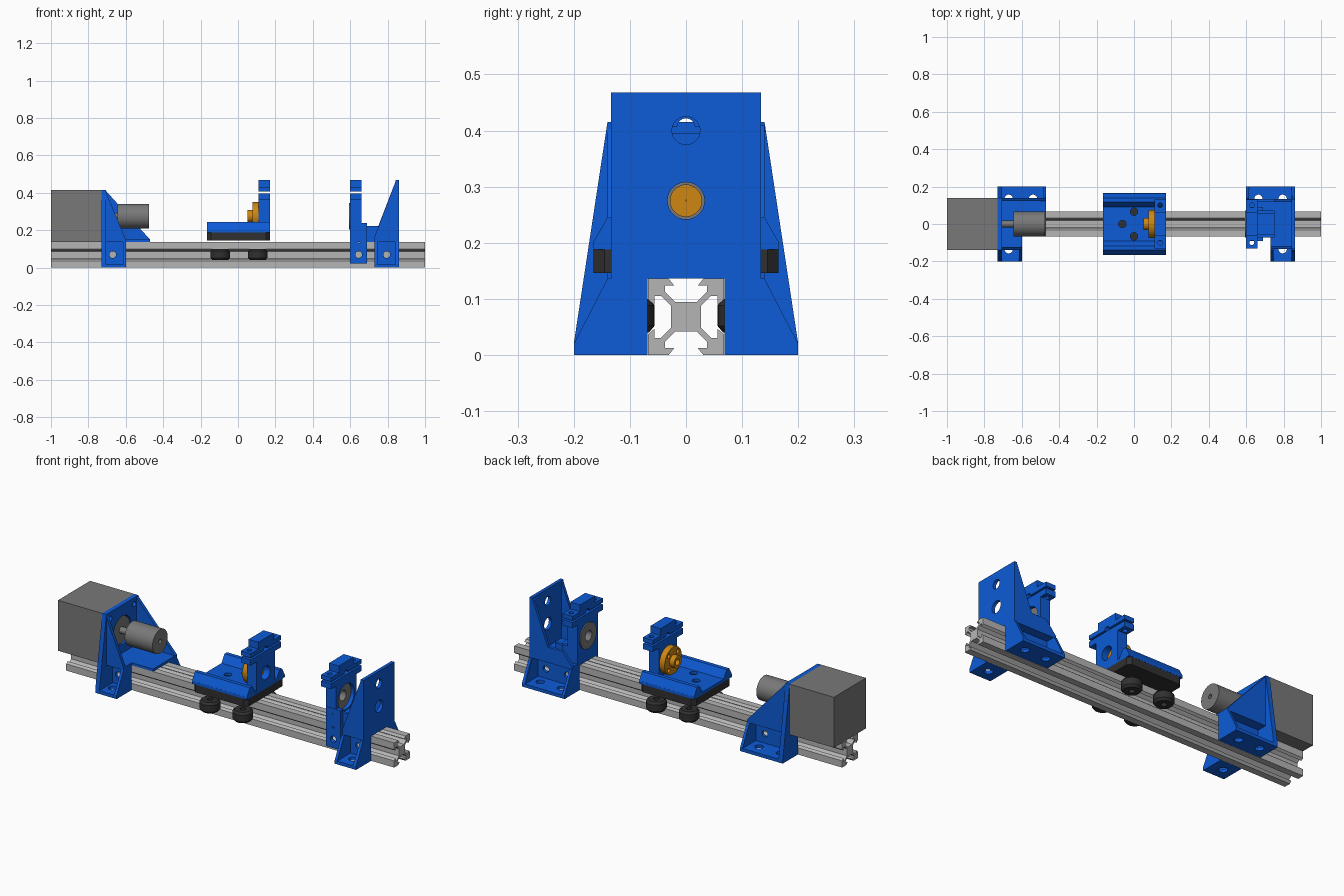
import bpy, bmesh, math
from mathutils import Matrix, Vector

if "Cube" in bpy.data.objects:
    bpy.data.objects.remove(bpy.data.objects["Cube"])

def material(name, rgb):
    m = bpy.data.materials.new(name)
    m.diffuse_color = (*rgb, 1)
    m.use_nodes = True
    m.node_tree.nodes["Principled BSDF"].inputs["Base Color"].default_value = m.diffuse_color
    return m

BLUE = material("blue plastic", (0.004, 0.105, 0.68))
ALU = material("aluminium", (0.46, 0.46, 0.46))
GREY = material("motor grey", (0.19, 0.19, 0.19))
BLACK = material("black plastic", (0.03, 0.03, 0.03))
BRASS = material("brass", (0.62, 0.24, 0.006))

# local (u, v, w) to world axes; x: (y,z), y: (x,z), z: (x,y)
AXES = {'x': ((0, 1, 0), (0, 0, 1), (1, 0, 0)),
        'y': ((1, 0, 0), (0, 0, 1), (0, 1, 0)),
        'z': ((1, 0, 0), (0, 1, 0), (0, 0, 1))}

def add(name, bm, axis, mat, offset=(0, 0, 0)):
    m = Matrix([Vector(a) for a in AXES[axis]]).transposed().to_4x4()
    bm.transform(Matrix.Translation(offset) @ m)
    bmesh.ops.remove_doubles(bm, verts=bm.verts, dist=1e-5)
    bmesh.ops.recalc_face_normals(bm, faces=bm.faces)
    me = bpy.data.meshes.new(name)
    bm.to_mesh(me)
    bm.free()
    me.materials.append(mat)
    ob = bpy.data.objects.new(name, me)
    bpy.context.collection.objects.link(ob)
    bpy.ops.object.select_all(action='DESELECT')
    ob.select_set(True)
    bpy.context.view_layer.objects.active = ob
    bpy.ops.object.shade_smooth_by_angle(angle=math.radians(25))
    return ob

def plate(name, outline, axis, a, b, mat=BLUE, holes=()):
    """Extruded outline with round holes (u, v, radius)."""
    loops = [outline] + [[(u + r * math.cos(t * math.pi / 14), v + r * math.sin(t * math.pi / 14))
                          for t in range(28)] for u, v, r in holes]
    cu = bpy.data.curves.new(name, 'CURVE')
    cu.dimensions, cu.fill_mode, cu.extrude = '2D', 'BOTH', abs(b - a) / 2
    for pts in loops:
        s = cu.splines.new('POLY')
        s.points.add(len(pts) - 1)
        for p, q in zip(s.points, pts):
            p.co = (*q, 0, 1)
        s.use_cyclic_u = True
    tmp = bpy.data.objects.new(name + "_curve", cu)
    bpy.context.collection.objects.link(tmp)
    ev = tmp.evaluated_get(bpy.context.evaluated_depsgraph_get())
    bm = bmesh.new()
    bm.from_mesh(ev.to_mesh())
    ev.to_mesh_clear()
    bpy.data.objects.remove(tmp)
    bpy.data.curves.remove(cu)
    off = Vector(AXES[axis][2]) * (a + b) / 2
    return add(name, bm, axis, mat, off)

def rect(u0, u1, v0, v1):
    return [(u0, v0), (u1, v0), (u1, v1), (u0, v1)]

def box(name, x0, x1, y0, y1, z0, z1, mat=BLUE):
    return plate(name, rect(x0, x1, y0, y1), 'z', z0, z1, mat)

def lathe(name, profile, axis, centre, mat, n=36):
    """Closed (radius, height) profile turned about the axis."""
    bm = bmesh.new()
    rings = [[bm.verts.new((r * math.cos(2 * math.pi * k / n), r * math.sin(2 * math.pi * k / n), h))
              for k in range(n)] for r, h in profile]
    for i in range(len(rings)):
        A, B = rings[i], rings[(i + 1) % len(rings)]
        for k in range(n):
            bm.faces.new((A[k], A[(k + 1) % n], B[(k + 1) % n], B[k]))
    return add(name, bm, axis, mat, centre)

def tube(name, r0, r1, x0, x1, z, mat):
    return lathe(name, [(r0, x0), (r1, x0), (r1, x1), (r0, x1)], 'x', (0, 0, z), mat)

def both(half):
    """Complete a half outline by mirroring in u."""
    return half + [(-u, v) for u, v in reversed(half)]

AX = 0.275   # screw axis height

# slotted rail: one side profile turned four times
side = [(-.068, .068), (-.031, .068), (-.021, .0558), (-.0375, .0558), (-.0375, .0447), (-.0193, .0265)]
side += [(-u, v) for u, v in reversed(side[1:])]
prof = []
for k in range(4):
    c, s = ((1, 0), (0, -1), (-1, 0), (0, 1))[k]
    prof += [(c * u - s * v, s * u + c * v + .068) for u, v in side]
plate("rail", prof, 'x', -1, 1, ALU)

# motor, shaft and coupler
box("motor", -1, -.73, -.14, .14, .137, .415, GREY)
tube("motor_boss", .001, .074, -.73, -.712, AX, GREY)
tube("motor_shaft", .001, .018, -.73, -.6, AX, GREY)
tube("coupler", .012, .066, -.645, -.475, AX, GREY)

# bracket feet that hug the rail
def foot(name, x0, x1, s, centres):
    wall = sorted((s * .069, s * .085))
    plate(name + "_wall", rect(x0, x1, 0, .15), 'y', *wall, holes=[(x, .07, .018) for x in centres])
    plate(name + "_base", rect(x0, x1, *sorted((s * .069, s * .2))), 'z', 0, .018,
          holes=[(x, s * .135, .022) for x in centres])
    tri = [(s * u, v) for u, v in ((.08, 0), (.2, 0), (.2, .02), (.14, .136), (.08, .136))]
    for a in (x0, x1 - .015):
        plate(name + "_gusset", tri, 'x', a, a + .015)

# motor bracket
half = [(.069, .137), (.069, 0), (.2, 0), (.2, .02), (.14, .415)]
plate("motor_bracket_face", both(half), 'x', -.73, -.705,
      holes=[(0, AX, .078)] + [(a, AX + b, .014) for a in (-.105, .105) for b in (-.105, .105)])
foot("motor_bracket_front_foot", -.73, -.6, -1, [-.67])
foot("motor_bracket_back_foot", -.73, -.47, 1, [-.67, -.54])
shelf = [(-.73, -.14), (-.6, -.14), (-.6, -.068), (-.47, -.068), (-.47, .14), (-.73, .14)]
plate("motor_bracket_shelf", shelf, 'z', .136, .15)
plate("motor_bracket_front_web", [(-.73, .136), (-.6, .136), (-.6, .15), (-.71, .415), (-.73, .415)], 'y', -.14, -.122)
plate("motor_bracket_back_web", [(-.73, .136), (-.47, .136), (-.47, .15), (-.71, .415), (-.73, .415)], 'y', .122, .14)

# end bracket
half = [(.069, .137), (.069, 0), (.2, 0), (.2, .02), (.134, .136), (.134, .468)]
plate("end_bracket_face", both(half), 'x', .842, .86, holes=[(0, AX, .033), (0, .4, .025)])
foot("end_bracket_front_foot", .73, .86, -1, [.795])
foot("end_bracket_back_foot", .6, .86, 1, [.665, .795])
shelf = [(.73, -.134), (.86, -.134), (.86, .134), (.6, .134), (.6, -.068), (.73, -.068)]
plate("end_bracket_shelf", shelf, 'z', .136, .15)
plate("end_bracket_front_web", [(.73, .136), (.86, .136), (.86, .468), (.845, .468), (.73, .165)], 'y', -.134, -.118)
plate("end_bracket_back_web", [(.6, .136), (.86, .136), (.86, .468), (.845, .468), (.75, .222),
                               (.66, .222), (.6, .15)], 'y', .118, .134)

# split clamp posts on the carriage and the bearing block
def clamp_post(name, x0, x1, z0, hole, w):
    xm = (x0 + x1) / 2
    screws = [(xm, -.1, .013), (xm, .1, .013)]
    plate(name + "_body", rect(-w, w, z0, .396), 'x', x0, x1, holes=[hole])
    plate(name + "_lower_tabs", rect(x0, x1, -.132, .132), 'z', .365, .396, holes=screws)
    arch = [(.016 * math.cos(t * math.pi / 8), .406 + .016 * math.sin(t * math.pi / 8)) for t in range(9)]
    plate(name + "_cap", arch + [(-.065, .406), (-.065, .468), (.065, .468), (.065, .406)], 'x', x0, x1)
    for s in (-1, 1):
        plate(name + "_cap_tab", rect(x0, x1, *sorted((s * .06, s * .132))), 'z', .406, .43,
              holes=[(xm, s * .1, .013)])

# bearing block
clamp_post("bearing_block", .6, .66, .137, (0, AX, .07), .09)
tube("bearing", .028, .071, .594, .64, AX, GREY)
plate("bearing_block_side", rect(.6, .69, .022, .24), 'y', -.092, -.07,
      holes=[(.645, .07, .018), (.645, .14, .008), (.645, .215, .008)])
plate("bearing_block_arm", rect(.66, .69, .137, .235), 'y', .07, .09)
box("bearing_block_base", .6, .75, -.065, .065, .137, .2)
for s in (-1, 1):
    plate("bearing_block_rib", rect(.65, .75, .137, .222), 'y', s * .064 - .008, s * .064 + .008)

# carriage plate with chamfered corners and its blue tray
c = .02
corner = [(-.165 + c, -.165), (.17 - c, -.165), (.17, -.165 + c), (.17, .165 - c),
          (.17 - c, .165), (-.165 + c, .165), (-.165, .165 - c), (-.165, -.165 + c)]
plate("carriage_plate", corner, 'z', .146, .188, BLACK)
plate("carriage_tray", rect(-.165, .17, -.165, .165), 'z', .188, .203,
      holes=[(-.062, 0, .02), (0, .066, .02), (0, -.066, .02)])
for s in (-1, 1):
    lip = [(s * u, v) for u, v in ((.09, .2), (.166, .19), (.166, .2), (.14, .245), (.118, .245))]
    plate("carriage_tray_lip", lip, 'x', -.165, .17)
clamp_post("carriage_post", .11, .17, .19, (0, AX, .037), .08)

# brass nut
nut = [(math.cos(t * math.pi / 18) * .075, AX + math.sin(t * math.pi / 18) * .075) for t in range(36)]
plate("nut_flange", nut, 'x', .078, .11, BRASS,
      holes=[(.055 * math.cos(a), AX + .055 * math.sin(a), .012)
             for a in (math.pi / 4 + k * math.pi / 2 for k in range(4))])
tube("nut_hub", .017, .033, .05, .08, AX, BRASS)
tube("nut_sleeve", .001, .034, .08, .135, AX, BRASS)

# grooved rollers
roller = [(.015, .04), (.042, .04), (.052, .052), (.052, .088), (.042, .1), (.015, .1)]
for x in (-.095, .105):
    for y in (-.108, .108):
        lathe("roller", roller, 'z', (x, y, 0), BLACK, 28)
